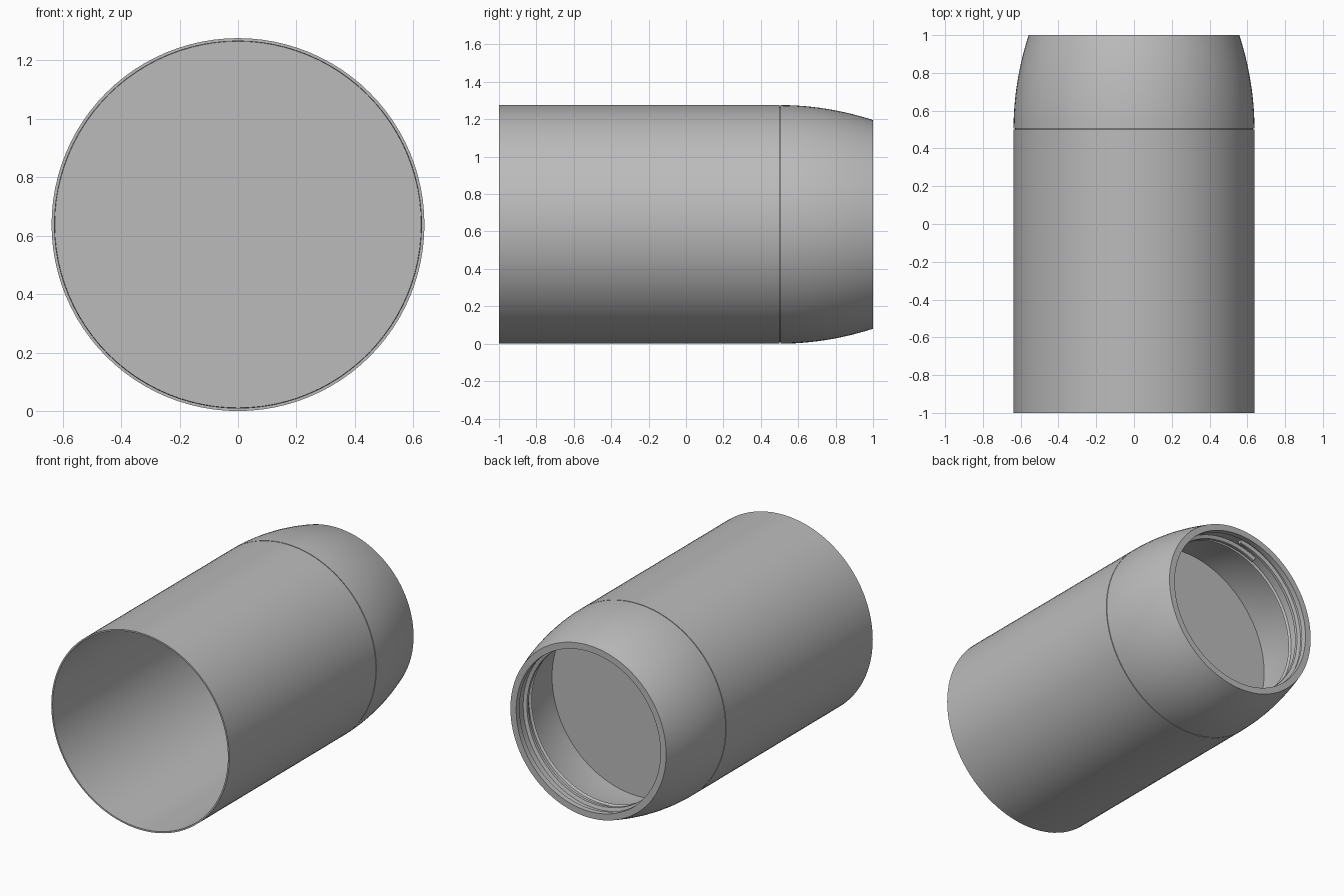
import bpy, bmesh, math
from mathutils import Vector

cube = bpy.data.objects.get("Cube")
if cube:
    bpy.data.objects.remove(cube, do_unlink=True)

SEG = 96
R = 0.638           # body radius, also height of the axis
SEAM = 0.5          # where the body meets the nose

grey = bpy.data.materials.new("plain grey")
grey.use_nodes = True
colour = (0.5, 0.5, 0.5, 1)
grey.diffuse_color = colour
grey.node_tree.nodes["Principled BSDF"].inputs["Base Color"].default_value = colour


def around(r, y, angle):
    """Point at radius r around the long axis; angle 0 is the top, turning to -x."""
    return Vector((-r * math.sin(angle), y, R + r * math.cos(angle)))


def finish(name, bm):
    bmesh.ops.remove_doubles(bm, verts=bm.verts, dist=1e-5)
    bmesh.ops.recalc_face_normals(bm, faces=bm.faces)
    mesh = bpy.data.meshes.new(name)
    bm.to_mesh(mesh)
    bm.free()
    mesh.materials.append(grey)
    obj = bpy.data.objects.new(name, mesh)
    bpy.context.collection.objects.link(obj)
    bpy.ops.object.select_all(action='DESELECT')
    obj.select_set(True)
    bpy.context.view_layer.objects.active = obj
    bpy.ops.object.shade_smooth_by_angle(angle=math.radians(30))
    return obj


def lathe(name, profile, closed):
    """Revolve (radius, y) points around the long axis."""
    bm = bmesh.new()
    verts = [bm.verts.new(around(r, y, 0)) for r, y in profile]
    pairs = list(zip(verts, verts[1:]))
    if closed:
        pairs.append((verts[-1], verts[0]))
    edges = [bm.edges.new(p) for p in pairs]
    bmesh.ops.spin(bm, geom=verts + edges, cent=(0, 0, R), axis=(0, 1, 0),
                   angle=math.tau, steps=SEG, use_merge=True)
    return finish(name, bm)


def curve(radius, start, end, steps):
    """Rounded taper that leaves the body tangentially."""
    points = []
    for i in range(steps + 1):
        y = start + (end - start) * i / steps
        points.append((radius - 0.08 * ((y - SEAM) / 0.5) ** 2, y))
    return points


# Thin open body tube
lathe("body_tube", [(R, -1), (R, SEAM), (0.628, SEAM), (0.628, -1)], True)

# Tapered nose with its floor, hollow inside, shoulder, neck bore and lip
outer = curve(R, SEAM + 0.005, 1, 12)
inner = curve(0.61, SEAM, 0.84, 8)
lathe("nose_cup",
      [(0, 0.48), (0.627, 0.48), (0.63, SEAM + 0.005)] + outer
      + [(0.517, 1), (0.517, 0.965), (0.53, 0.955), (0.53, 0.85), (0.517, 0.84)]
      + inner[::-1] + [(0, SEAM)], False)

# Helical ridge inside the neck, just over one turn
bm = bmesh.new()
section = [(0.535, -0.018), (0.508, -0.009), (0.508, 0.009), (0.535, 0.018)]
rings = []
turns, steps = 1.05, 100
for i in range(steps + 1):
    t = i / steps
    y = 0.935 - 0.06 * t
    rings.append([bm.verts.new(around(r, y + dy, 0.1 + t * turns * math.tau))
                  for r, dy in section])
for a, b in zip(rings, rings[1:]):
    for j in range(4):
        k = (j + 1) % 4
        bm.faces.new((a[j], a[k], b[k], b[j]))
bm.faces.new(rings[0])
bm.faces.new(rings[-1])
finish("neck_thread", bm)
